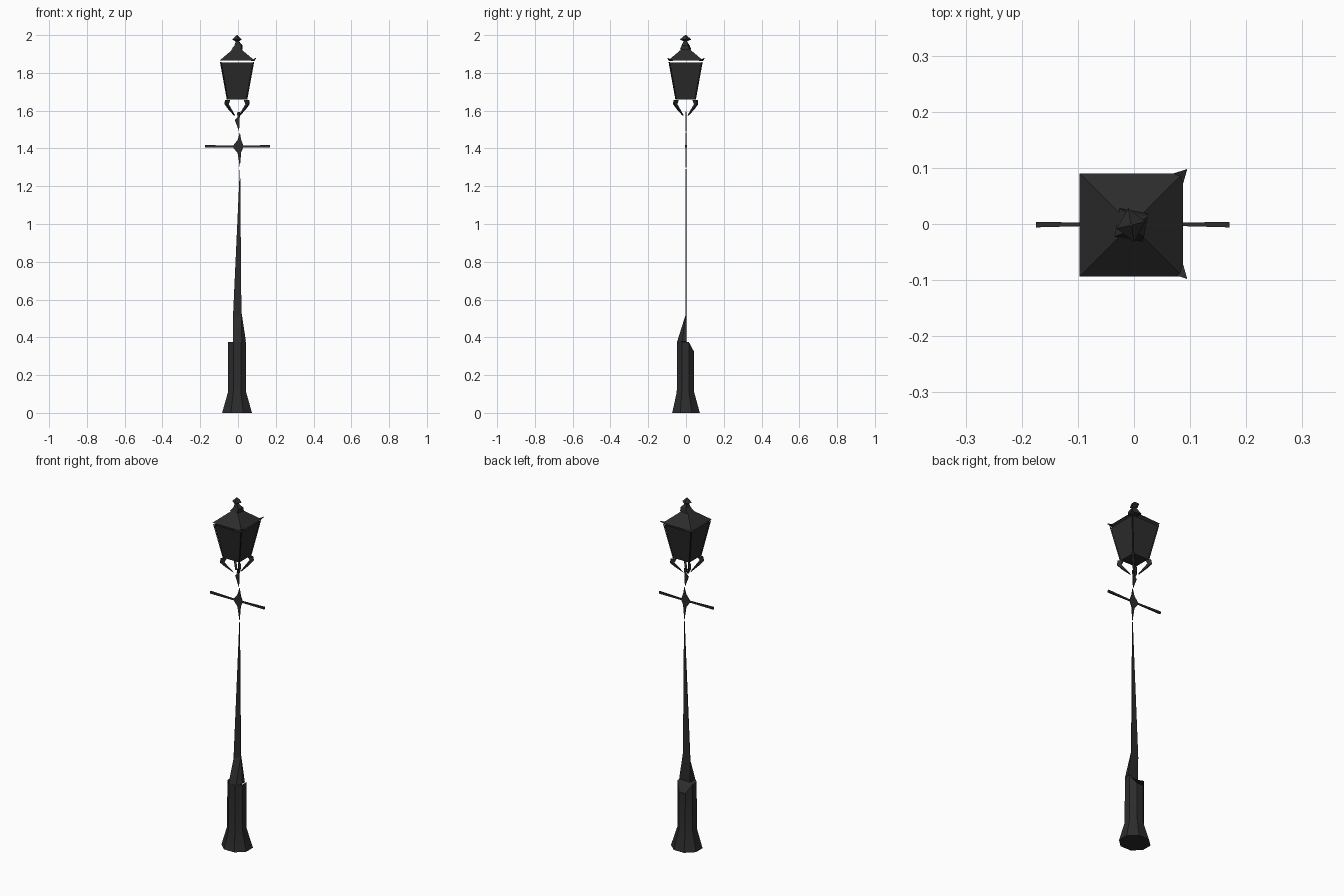
import bpy, bmesh, math
from mathutils import Vector

if "Cube" in bpy.data.objects:
    bpy.data.objects.remove(bpy.data.objects["Cube"])

iron = bpy.data.materials.new("dark iron")
iron.diffuse_color = (0.025, 0.025, 0.025, 1)
iron.use_nodes = True
iron.node_tree.nodes["Principled BSDF"].inputs["Base Color"].default_value = iron.diffuse_color
CX, CY = -0.005, -0.002


def finish(name, bm, smooth=True):
    bmesh.ops.recalc_face_normals(bm, faces=bm.faces)
    me = bpy.data.meshes.new(name)
    bm.to_mesh(me)
    bm.free()
    me.materials.append(iron)
    ob = bpy.data.objects.new(name, me)
    bpy.context.collection.objects.link(ob)
    if smooth:
        bpy.ops.object.select_all(action='DESELECT')
        ob.select_set(True)
        bpy.context.view_layer.objects.active = ob
        bpy.ops.object.shade_smooth_by_angle(angle=math.radians(35))
    return ob


def loft(name, n, rings, turn=0.0, cap0=True, cap1=True, smooth=True):
    """Rings of (centre x, centre y, radius x, radius y, z)."""
    bm = bmesh.new()
    rows = []
    for cx, cy, rx, ry, z in rings:
        rows.append([bm.verts.new((cx + rx * math.cos(turn + math.tau * i / n),
                                   cy + ry * math.sin(turn + math.tau * i / n), z))
                     for i in range(n)])
    for a, b in zip(rows, rows[1:]):
        for i in range(n):
            j = (i + 1) % n
            bm.faces.new((a[i], a[j], b[j], b[i]))
    if cap0:
        bm.faces.new(rows[0])
    if cap1:
        bm.faces.new(rows[-1])
    return finish(name, bm, smooth)


def plate(name, pts, offset):
    """Thin slab: outline pushed both ways along an offset vector."""
    bm = bmesh.new()
    o = Vector(offset)
    a = [bm.verts.new(Vector(p) + o) for p in pts]
    b = [bm.verts.new(Vector(p) - o) for p in pts]
    bm.faces.new(a)
    bm.faces.new(b)
    for i in range(len(pts)):
        j = (i + 1) % len(pts)
        bm.faces.new((a[i], a[j], b[j], b[i]))
    return finish(name, bm, False)


def hull(name, pts):
    bm = bmesh.new()
    for p in pts:
        bm.verts.new(p)
    bmesh.ops.convex_hull(bm, input=bm.verts)
    return finish(name, bm, False)


# flared foot and pedestal
T8 = math.pi / 8
K = 1 / math.cos(T8)
ped = loft("pedestal", 8, [(CX, 0, .079 * K, .073 * K, 0),
                           (CX, -.003, .048 * K, .046 * K, .11),
                           (CX, -.003, .048 * K, .045 * K, .374)], T8)
for v in ped.data.vertices:          # back edge of the top slopes down
    if v.co.z > .3 and v.co.y > .03:
        v.co.z = .325

# shoulder between pedestal and shaft, only on the front and right
hull("shoulder", [(-.026, -.048, .373), (.02, -.047, .373), (.042, -.02, .378),
                  (.042, .002, .378), (-.026, 0, .373),
                  (-.027, .001, .505), (.019, .001, .53)])

# flat tapering shaft and the diamond boss at the crossbar
THIN = (0, .002, 0)
plate("shaft", [(-.027, 0, .5), (.03, 0, .45), (.018, 0, .53), (.0115, 0, 1.29), (.0095, 0, 1.29)], THIN)
plate("boss", [(.01, 0, 1.485), (-.002, 0, 1.445), (-.03, 0, 1.41), (-.002, 0, 1.375),
               (.01, 0, 1.30), (.017, 0, 1.38), (.03, 0, 1.41), (.017, 0, 1.445)], THIN)

# ladder crossbar, thicker towards each end
for side, end in ((-1, .175), (1, .17)):
    name = "crossbar_left" if side < 0 else "crossbar_right"
    pts = [(side * .02, y, 1.41 + z) for y in (-.002, .001) for z in (-.005, .005)]
    pts += [(side * end, y, 1.412 + z) for y in (-.006, .004) for z in (-.006, .006)]
    hull(name, pts)

# neck under the lantern
plate("neck", [(.006, 0, 1.49), (-.017, 0, 1.55), (-.002, 0, 1.565), (-.006, 0, 1.59),
               (.012, 0, 1.595), (.008, 0, 1.55)], THIN)

# four curved brackets and lantern corner bars
for i, (sx, sy) in enumerate(((-1, -1), (1, -1), (1, 1), (-1, 1))):
    prof = [(.014, 1.575), (.045, 1.61), (.063, 1.635), (.06, 1.657), (.04, 1.655), (.048, 1.635)]
    w = .004
    plate(f"bracket_{i}", [(CX + sx * r, CY + sy * r, z) for r, z in prof],
          (w * sx, -w * sy, 0))
    bot = Vector((CX + sx * .053, CY + sy * .053, 1.66))
    top = Vector((CX + sx * .089, CY + sy * .089, 1.858))
    plate(f"corner_bar_{i}", [bot, bot - Vector((sx, sy, 0)) * .004,
                              top - Vector((sx, sy, 0)) * .004, top],
          (.0015 * sx, -.0015 * sy, 0))

# lantern body, roof with a narrow gap below it
R2 = math.sqrt(2)
Q = math.pi / 4
loft("lantern_body", 4, [(CX, CY, .049 * R2, .049 * R2, 1.66),
                         (CX, CY, .084 * R2, .084 * R2, 1.855)], Q, cap1=False)
loft("lantern_roof", 4, [(CX, CY, .092 * R2, .092 * R2, 1.866),
                         (CX, CY, .022 * R2, .022 * R2, 1.925)], Q, cap0=False)

# small corner tips on the right of the roof
for sy in (-1, 1):
    plate("roof_tip_front" if sy < 0 else "roof_tip_back",
          [(.07, sy * .09, 1.864), (.095, sy * .098, 1.878), (.087, sy * .07, 1.864)], (0, 0, .002))

# finial: cone with a small pointed cap
loft("finial_cone", 4, [(CX, CY, .036, .036, 1.925), (CX + .008, CY, .026, .026, 1.945),
                        (CX, CY - .003, .007, .007, 1.972)], .6, smooth=False)
loft("finial_cap", 4, [(CX, CY, .006, .006, 1.965), (CX, CY, .026, .031, 1.977),
                       (CX, CY, .003, .003, 2.0)], .2, smooth=False)
